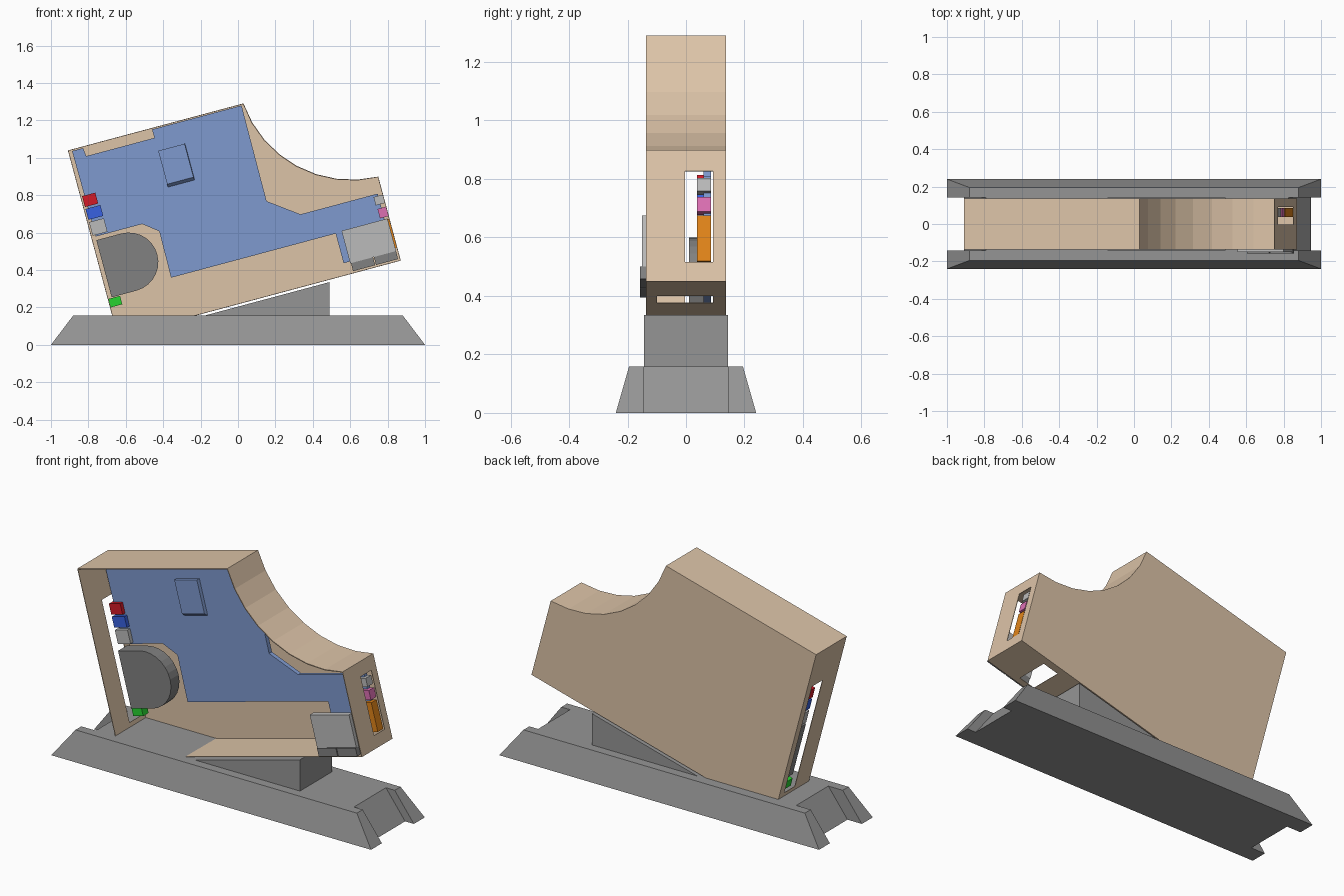
import bpy, bmesh, math

if "Cube" in bpy.data.objects:
    bpy.data.objects.remove(bpy.data.objects["Cube"])

TILT = math.radians(15)
CORNER = (-0.643, 0, 0.0445)   # lower left corner of the tilted case


def material(name, rgb):
    m = bpy.data.materials.new(name)
    m.diffuse_color = (*rgb, 1)
    m.use_nodes = True
    m.node_tree.nodes["Principled BSDF"].inputs["Base Color"].default_value = m.diffuse_color
    return m


TAN = material("tan", (0.72, 0.55, 0.39))
BOARD = material("board_blue", (0.21, 0.32, 0.62))
RED = material("red", (0.65, 0.01, 0.02))
BLUE = material("blue", (0.04, 0.12, 0.75))
GREEN = material("green", (0.02, 0.65, 0.03))
PINK = material("pink", (0.72, 0.16, 0.45))
ORANGE = material("orange", (0.75, 0.23, 0.01))
LIGHT = material("light_grey", (0.5, 0.5, 0.5))
DARK = material("dark_grey", (0.22, 0.22, 0.22))
STONE = material("stand_grey", (0.3, 0.3, 0.3))


def loft(name, ring_a, ring_b, mat=None, tilted=False, open_first=False):
    """Solid between two matching rings of points."""
    bm = bmesh.new()
    a = [bm.verts.new(p) for p in ring_a]
    b = [bm.verts.new(p) for p in ring_b]
    first = bm.faces.new(a)
    bm.faces.new(b[::-1])
    for i in range(len(a)):
        j = (i + 1) % len(a)
        bm.faces.new((a[j], a[i], b[i], b[j]))
    bmesh.ops.recalc_face_normals(bm, faces=bm.faces)
    if open_first:
        bmesh.ops.delete(bm, geom=[first], context='FACES_ONLY')
    me = bpy.data.meshes.new(name)
    bm.to_mesh(me)
    bm.free()
    ob = bpy.data.objects.new(name, me)
    bpy.context.collection.objects.link(ob)
    if mat:
        me.materials.append(mat)
    if tilted:
        ob.location = CORNER
        ob.rotation_euler = (0, -TILT, 0)
    return ob


def prism(name, pts, y0, y1, mat=None, tilted=True, **kw):
    """Outline in x/z extruded along y."""
    return loft(name, [(u, y0, v) for u, v in pts],
                [(u, y1, v) for u, v in pts], mat, tilted, **kw)


def rect(u0, u1, v0, v1):
    return [(u0, v0), (u1, v0), (u1, v1), (u0, v1)]


def ring(x0, x1, y0, y1, z):
    return [(x0, y0, z), (x1, y0, z), (x1, y1, z), (x0, y1, z)]


# stand: two side rails, a shorter core and the wedge under the case
for name, s in (("front_rail", -1), ("back_rail", 1)):
    loft(name, ring(-1, 1, s * 0.143, s * 0.24, 0),
         ring(-0.88, 0.88, s * 0.143, s * 0.195, 0.158), STONE)
loft("stand_core", ring(-0.91, 0.945, -0.143, 0.143, 0),
     ring(-0.79, 0.825, -0.143, 0.143, 0.158), STONE)
prism("wedge", [(-0.18, 0.156), (0.488, 0.156), (0.488, 0.335)],
      -0.143, 0.143, STONE, tilted=False)

# case: thin open-fronted shell with a scooped upper right corner
scoop = []
for i in range(9):
    a = math.radians(184.5 + 84 * i / 8)
    scoop.append((1.583 + 0.613 * math.cos(a), 1.078 + 0.613 * math.sin(a)))
case = prism("case", [(0, 0), (0, 1.03)] + scoop + [(1.567, 0)],
             -0.137, 0.137, TAN, open_first=True)
shell = case.modifiers.new("shell", 'SOLIDIFY')
shell.thickness = 0.005
shell.offset = -1

# openings in the left, right and bottom walls
slots = [("left_slot_cutter", rect(-0.03, 0.03, 0.14, 0.81), -0.003, 0.092),
         ("right_slot_cutter", rect(1.54, 1.6, 0.068, 0.39), -0.003, 0.092),
         ("bottom_slot_cutter", rect(1.277, 1.374, -0.03, 0.03), -0.1, 0.092)]
for name, pts, y0, y1 in slots:
    cutter = prism(name, pts, y0, y1)
    cutter.hide_render = True
    cutter.display_type = 'WIRE'
    cut = case.modifiers.new(name, 'BOOLEAN')
    cut.operation = 'DIFFERENCE'
    cut.solver = 'EXACT'
    cut.object = cutter
bpy.context.view_layer.update()
bpy.context.view_layer.objects.active = case
for m in list(case.modifiers):
    bpy.ops.object.modifier_apply(modifier=m.name)
for name, *_ in slots:
    bpy.data.objects.remove(bpy.data.objects[name])

# circuit board and the chip on it
prism("circuit_board",
      [(0.021, 1.021), (0.082, 1.021), (0.087, 0.975), (0.464, 0.975),
       (0.464, 1.022), (0.959, 1.022), (0.956, 0.493), (1.113, 0.378),
       (1.54, 0.378), (1.54, 0.066), (1.268, 0.066), (1.268, 0.23),
       (0.357, 0.23), (0.36, 0.486), (0.282, 0.547), (0.025, 0.547)],
      0.06, 0.085, BOARD)
loft("chip", [(u, 0.04, v) for u, v in rect(0.466, 0.612, 0.718, 0.903)],
     [(u, 0.06, v) for u, v in rect(0.466, 0.614, 0.702, 0.903)],
     BOARD, tilted=True)

# fan housing with a half-round end
fan = [(0.023, 0.211)]
for i in range(15):
    a = math.radians(-90 + 180 * i / 14)
    fan.append((0.16 + 0.158 * math.cos(a), 0.369 + 0.158 * math.sin(a)))
prism("fan", fan + [(0.023, 0.527)], 0.01, 0.085, DARK)

# ports along the two ends
for name, box, mat in (
        ("red_port", (0.01, 0.083, 0.714, 0.774), RED),
        ("blue_port", (0.01, 0.092, 0.643, 0.703), BLUE),
        ("grey_port", (0.01, 0.092, 0.555, 0.63), LIGHT),
        ("green_port", (0.004, 0.068, 0.16, 0.207), GREEN),
        ("small_grey_port", (1.514, 1.564, 0.32, 0.366), LIGHT),
        ("pink_port", (1.518, 1.566, 0.247, 0.299), PINK),
        ("orange_port", (1.515, 1.564, 0.073, 0.233), ORANGE)):
    prism(name, rect(*box), 0.037, 0.085, mat)

# connector block and its two plugs at the open front
prism("connector_block", rect(1.302, 1.556, 0.056, 0.236), -0.15, -0.115, LIGHT)
for side, u0, u1 in (("left", 1.306, 1.428), ("right", 1.433, 1.555)):
    prism(side + "_plug", rect(u0, u1, 0.012, 0.056), -0.157, -0.115, DARK)
